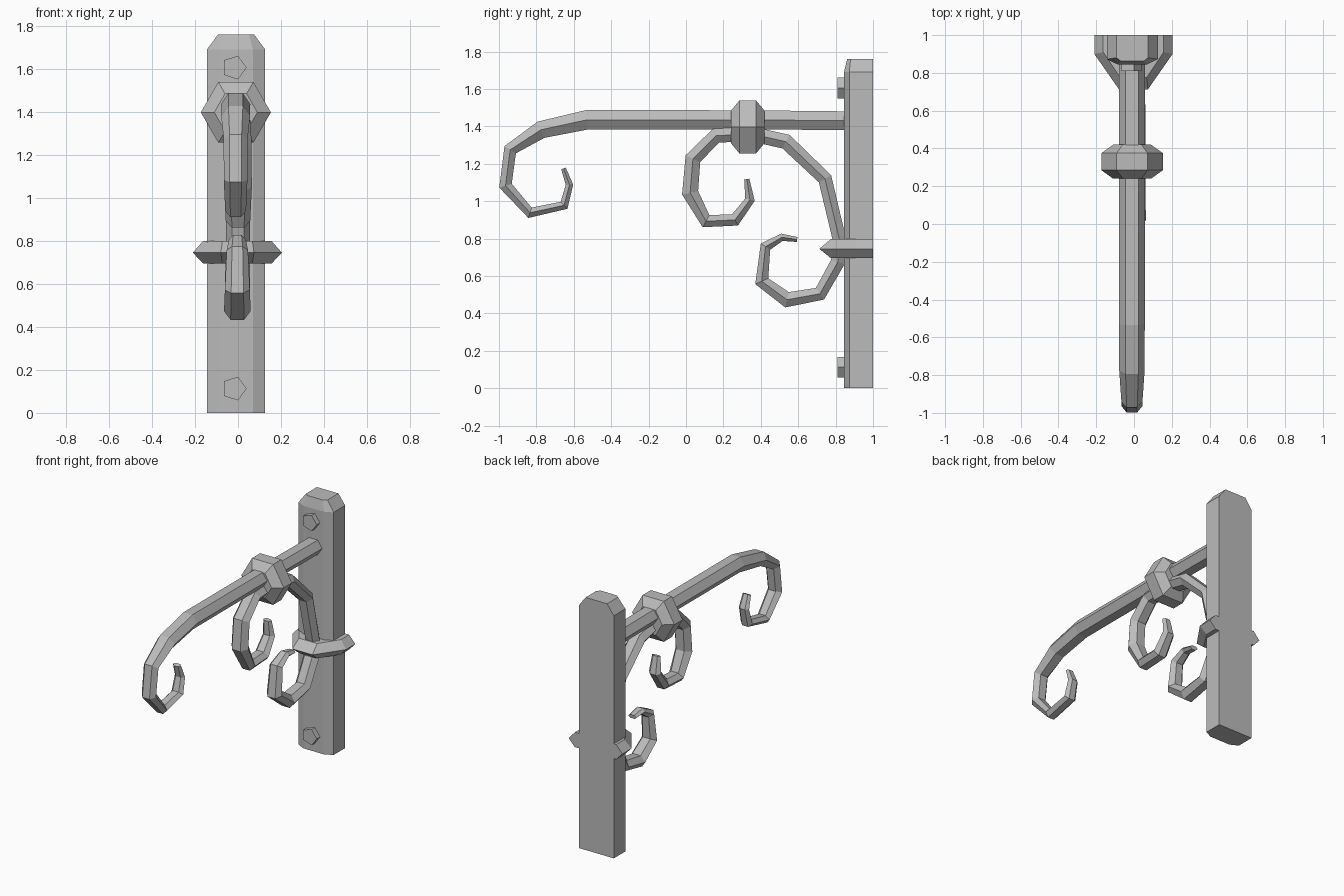
import bpy, bmesh, math
from mathutils import Vector

if "Cube" in bpy.data.objects:
    bpy.data.objects.remove(bpy.data.objects["Cube"], do_unlink=True)

GREY = (0.5, 0.5, 0.5, 1)
iron = bpy.data.materials.new("grey iron")
iron.use_nodes = True
iron.diffuse_color = GREY
iron.node_tree.nodes["Principled BSDF"].inputs["Base Color"].default_value = GREY


def loft(name, rings):
    """Join equal-length point rings into a capped, flat shaded solid."""
    bm = bmesh.new()
    loops = [[bm.verts.new(p) for p in ring] for ring in rings]
    for a, b in zip(loops, loops[1:]):
        for i in range(len(a)):
            j = (i + 1) % len(a)
            bm.faces.new((a[i], a[j], b[j], b[i]))
    bm.faces.new(loops[0][::-1])
    bm.faces.new(loops[-1])
    bmesh.ops.recalc_face_normals(bm, faces=bm.faces[:])
    mesh = bpy.data.meshes.new(name)
    bm.to_mesh(mesh)
    bm.free()
    mesh.materials.append(iron)
    obj = bpy.data.objects.new(name, mesh)
    bpy.context.collection.objects.link(obj)
    return obj


def polygon_ring(x, y, z, radius, sides):
    """Regular polygon facing along y, with one corner towards +x."""
    turn = 2 * math.pi / sides
    return [(x + radius * math.cos(i * turn), y, z + radius * math.sin(i * turn))
            for i in range(sides)]


def scroll(name, x, path):
    """Tapered six-sided bar along (y, z, half thickness) points."""
    pts = [Vector((0, y, z)) for y, z, _ in path]
    rings = []
    for i, p in enumerate(pts):
        before = (p - pts[i - 1]).normalized() if i else Vector()
        after = (pts[i + 1] - p).normalized() if i < len(pts) - 1 else Vector()
        t = (before + after).normalized()
        side = Vector((0, -t.z, t.y))
        half = path[i][2]
        wide = min(0.068, half * 1.05 + 0.018)
        ring = []
        for k in range(6):
            a = k * math.pi / 3
            q = p + side * (half / 0.866 * math.sin(a))
            ring.append((x + wide * math.cos(a), q.y, q.z))
        rings.append(ring)
    return loft(name, rings)


def half_outline(x, z, wide, narrow, back, corner, front):
    """Outline with a flat back and two cut front corners."""
    return [(x - wide, back, z), (x - wide, corner, z), (x - narrow, front, z),
            (x + narrow, front, z), (x + wide, corner, z), (x + wide, back, z)]


# Wall plate with cut front corners and a chamfered top
loft("wall_plate", [
    half_outline(-0.009, 0, 0.135, 0.078, 1, 0.873, 0.845),
    half_outline(-0.009, 1.69, 0.135, 0.078, 1, 0.873, 0.845),
    half_outline(-0.009, 1.76, 0.083, 0.06, 1, 0.88, 0.862)])

# Five-sided bolt heads
for label, z in (("upper_bolt", 1.605), ("lower_bolt", 0.113)):
    loft(label, [polygon_ring(-0.018, y, z, 0.058, 5) for y in (0.81, 0.87)])

# Pointed collar around the plate
loft("plate_collar", [
    half_outline(-0.003, 0.695, 0.16, 0.07, 1, 0.91, 0.775),
    half_outline(-0.003, 0.745, 0.207, 0.077, 1, 0.90, 0.713),
    half_outline(-0.003, 0.798, 0.16, 0.07, 1, 0.91, 0.775)])

# Six-sided knuckle on the arm
loft("arm_knuckle", [polygon_ring(-0.01, y, 1.397, r, 6) for y, r in
                     ((0.24, 0.1), (0.285, 0.163), (0.375, 0.163), (0.42, 0.1))])

# Main arm ending in a curl
scroll("main_arm", -0.011, [
    (0.88, 1.43, 0.05), (0.33, 1.435, 0.051), (-0.53, 1.435, 0.052),
    (-0.775, 1.382, 0.047), (-0.94, 1.275, 0.036), (-0.965, 1.083, 0.035),
    (-0.834, 0.938, 0.029), (-0.652, 0.978, 0.026), (-0.623, 1.088, 0.02),
    (-0.655, 1.175, 0.013)])

# Brace rising from the collar, curling under the knuckle
scroll("brace_scroll", 0, [
    (0.825, 0.74, 0.036), (0.818, 0.805, 0.036), (0.743, 1.12, 0.038),
    (0.535, 1.318, 0.041), (0.35, 1.36, 0.04), (0.16, 1.35, 0.04),
    (0.037, 1.227, 0.043), (0.022, 1.045, 0.044), (0.107, 0.893, 0.037),
    (0.262, 0.9, 0.034), (0.342, 1.008, 0.026), (0.325, 1.118, 0.014)])

# Lower curl hanging from the collar
scroll("lower_scroll", -0.003, [
    (0.82, 0.76, 0.036), (0.812, 0.675, 0.038), (0.716, 0.505, 0.038),
    (0.54, 0.473, 0.042), (0.405, 0.572, 0.038), (0.425, 0.757, 0.03),
    (0.513, 0.807, 0.02), (0.594, 0.795, 0.013)])
